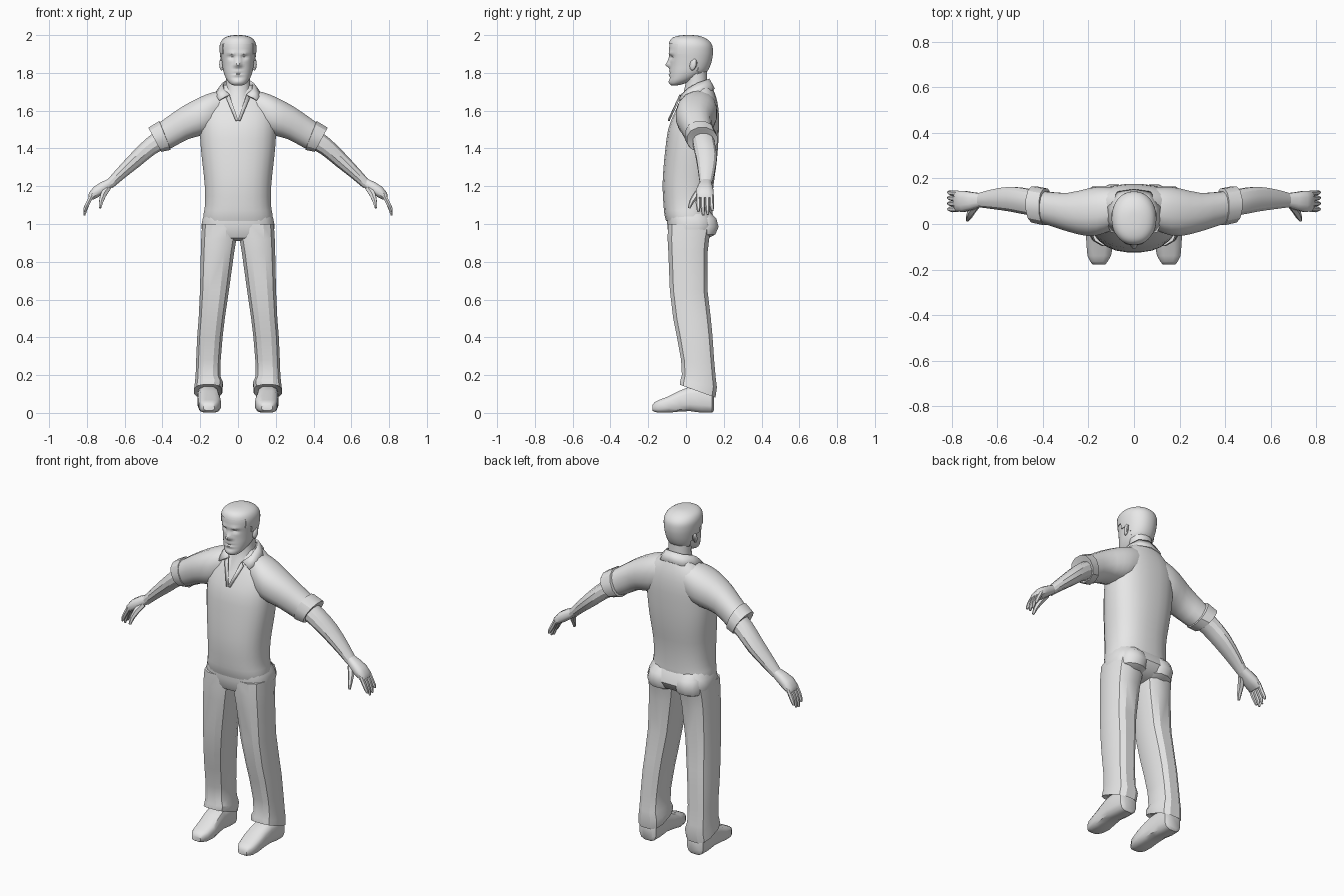
import bpy, bmesh, math
from mathutils import Vector as V

grey = bpy.data.materials.new("plain_grey")
grey.diffuse_color = (0.8, 0.8, 0.8, 1)


def finish(name, bm, mirror=False, angle=38, solid=0):
    bmesh.ops.recalc_face_normals(bm, faces=bm.faces[:])
    me = bpy.data.meshes.new(name)
    bm.to_mesh(me)
    bm.free()
    me.materials.append(grey)
    ob = bpy.data.objects.new(name, me)
    bpy.context.collection.objects.link(ob)
    bpy.ops.object.select_all(action='DESELECT')
    ob.select_set(True)
    bpy.context.view_layer.objects.active = ob
    bpy.ops.object.shade_smooth_by_angle(angle=math.radians(angle))
    if mirror:
        ob.modifiers.new("mirror", 'MIRROR')
    if solid:
        s = ob.modifiers.new("thickness", 'SOLIDIFY')
        s.thickness, s.offset = solid, 0
    return ob


def ring(c, u, v, e, n):
    """Superellipse around c with half axes u and v."""
    pts = []
    for i in range(n):
        a = 2 * math.pi * (i + 0.5) / n
        k, s = math.cos(a), math.sin(a)
        pts.append(V(c) + V(u) * math.copysign(abs(k) ** (2 / e), k)
                   + V(v) * math.copysign(abs(s) ** (2 / e), s))
    return pts


def smooth_rings(rings, sub):
    """Catmull-Rom rows between the given rings."""
    out = []
    for i in range(len(rings) - 1):
        a, b, c, d = (rings[min(max(i + k, 0), len(rings) - 1)] for k in (-1, 0, 1, 2))
        for j in range(sub):
            t = j / sub
            out.append([0.5 * (2 * q + (r - p) * t + (2 * p - 5 * q + 4 * r - s) * t * t
                               + (3 * q - p - 3 * r + s) * t ** 3)
                        for p, q, r, s in zip(a, b, c, d)])
    return out + [rings[-1]]


def loft(rings, sub=1):
    bm = bmesh.new()
    rows = [[bm.verts.new(p) for p in r] for r in smooth_rings(rings, sub)]
    n = len(rows[0])
    for a, b in zip(rows, rows[1:]):
        for i in range(n):
            bm.faces.new((a[i], a[(i + 1) % n], b[(i + 1) % n], b[i]))
    bm.faces.new(rows[0])
    bm.faces.new(rows[-1])
    return bm


def level(z, x0, x1, y0, y1, e=2.3, n=20, tilt=0):
    """Ring lying flat at height z; tilt drops its back and lifts its front."""
    return ring(((x0 + x1) / 2, (y0 + y1) / 2, z), ((x1 - x0) / 2, 0, 0),
                (0, (y1 - y0) / 2, -tilt), e, n)


def limb(tx, tz, bx, bz, y0, y1, e=2.2, n=12):
    """Arm ring between a top and a bottom point."""
    return ring(((tx + bx) / 2, (y0 + y1) / 2, (tz + bz) / 2),
                ((tx - bx) / 2, 0, (tz - bz) / 2), (0, (y1 - y0) / 2, 0), e, n)


def tube(path, radii, n=6):
    """Finger-like tube along a path."""
    rows = []
    for i, p in enumerate(path):
        d = (V(path[min(i + 1, len(path) - 1)]) - V(path[max(i - 1, 0)])).normalized()
        u = d.cross(V((0, 1, 0))).normalized()
        rows.append(ring(p, u * radii[i], d.cross(u) * radii[i], 2, n))
    return loft(rows)


# Shirt body
finish("shirt_body", loft([level(z, -w, w, a, b, 2.4, 24) for z, w, a, b in [
    (1.015, .184, -.106, .135), (1.05, .184, -.115, .14), (1.1, .176, -.12, .14),
    (1.2, .177, -.125, .146), (1.3, .187, -.12, .16), (1.4, .198, -.11, .17),
    (1.5, .203, -.096, .175), (1.58, .2, -.066, .175), (1.65, .172, -.03, .166),
    (1.7, .12, 0, .15), (1.735, .075, .015, .135)]], 2))

# Sleeves and rolled cuffs
finish("sleeve", loft([limb(*r, e=2.3, n=16) for r in [
    (.07, 1.71, .1, 1.5, -.02, .16), (.13, 1.70, .15, 1.475, -.045, .165),
    (.2, 1.674, .2, 1.465, -.055, .158), (.3, 1.62, .27, 1.445, -.035, .138),
    (.4, 1.55, .35, 1.402, -.005, .142), (.45, 1.515, .39, 1.39, .005, .148)]], 2), True)
finish("sleeve_cuff", loft([limb(*r) for r in [
    (.41, 1.535, .36, 1.41, .005, .145), (.418, 1.547, .356, 1.39, -.008, .158),
    (.476, 1.512, .405, 1.38, .004, .168), (.468, 1.5, .412, 1.395, .016, .158),
    (.455, 1.485, .415, 1.415, .03, .145)]]), True, 30)

# Bare forearms and palms
finish("forearm", loft([limb(*r) for r in [
    (.41, 1.51, .36, 1.41, .03, .145), (.485, 1.455, .437, 1.37, .038, .155),
    (.56, 1.382, .515, 1.308, .053, .165), (.64, 1.295, .603, 1.24, .065, .152),
    (.695, 1.232, .663, 1.19, .073, .136)]], 2), True, 30)
finish("palm", loft([limb(*r, e=2.6) for r in [
    (.685, 1.24, .658, 1.2, .075, .135), (.725, 1.222, .69, 1.175, .062, .14),
    (.763, 1.198, .725, 1.15, .052, .146), (.79, 1.165, .752, 1.135, .053, .146),
    (.793, 1.14, .768, 1.128, .056, .143)]]), True)

# Fingers and thumb
for k, (y, end) in enumerate([(.064, 1.065), (.088, 1.045), (.112, 1.05), (.135, 1.07)]):
    finish("finger_%d" % (k + 1), tube(
        [(.772, y, 1.155), (.795, y, 1.11), (.808, y * 1.02, (1.11 + end) / 2 - .005),
         (.814, y * 1.03, end)], [.012, .0125, .0105, .006]), True)
finish("thumb", tube([(.69, .085, 1.19), (.713, .055, 1.155), (.724, .03, 1.12),
                      (.73, .016, 1.085)], [.018, .018, .013, .007]), True)

# Trousers: hips, seat and legs
finish("hips", loft([level(z, -w, w, a, b, 2.8, 20) for z, w, a, b in [
    (1.07, .172, -.1, .13), (1.03, .188, -.102, .155), (.99, .196, -.1, .165),
    (.95, .19, -.095, .145), (.925, .12, -.085, .1), (.91, .05, -.04, .06)]]))
finish("seat", loft([level(z, a, b, .02, y, 2, 12) for z, a, b, y in [
    (1.07, .03, .14, .12), (1.03, .01, .165, .163), (.985, .003, .175, .175),
    (.945, .006, .17, .158), (.92, .03, .14, .11)]]), True)
finish("trouser_leg", loft([level(*r, e=2.9, n=12, tilt=t) for *r, t in [
    (1.0, .004, .192, -.098, .14, 0), (.92, .006, .197, -.1, .125, 0),
    (.85, .018, .199, -.096, .117, 0), (.65, .046, .203, -.088, .116, 0),
    (.5, .068, .21, -.07, .134, 0), (.4, .08, .218, -.05, .143, 0),
    (.28, .09, .223, -.028, .151, 0), (.19, .092, .226, -.024, .16, .01),
    (.155, .078, .23, -.032, .166, .02), (.115, .082, .234, -.035, .158, .035),
    (.125, .1, .215, -.015, .14, .03)]]), True, 30)

# Shoes, lofted from heel to toe
rows = []
for y, x0, x1, z0, z1 in [
        (.148, .12, .195, .012, .09), (.138, .102, .212, 0, .13), (.08, .1, .216, 0, .145),
        (.02, .1, .214, .008, .14), (-.035, .094, .212, .006, .118),
        (-.09, .09, .21, 0, .09), (-.14, .1, .205, 0, .07), (-.165, .115, .192, .004, .058),
        (-.178, .125, .182, .012, .042)]:
    rows.append(ring(((x0 + x1) / 2, y, (z0 + z1) / 2), ((x1 - x0) / 2, 0, 0),
                     (0, 0, (z1 - z0) / 2), 3.2, 12))
finish("shoe", loft(rows), True, 40)

# Neck
finish("neck", loft([level(z, -w, w, a, b, 2.1, 16) for z, w, a, b in [
    (1.62, .09, -.05, .13), (1.69, .068, -.015, .12), (1.76, .064, .0, .113),
    (1.83, .066, -.01, .112)]]))

# Head with sculpted face
bm = loft([level(z, -w, w, a, b, 2.15, 48) for z, w, a, b in [
    (1.734, .022, -.078, -.045), (1.742, .04, -.086, -.01), (1.76, .057, -.089, .035),
    (1.785, .07, -.088, .08), (1.81, .078, -.087, .108), (1.84, .083, -.086, .124),
    (1.875, .088, -.087, .134), (1.91, .092, -.09, .138), (1.945, .092, -.088, .134),
    (1.97, .082, -.08, .115), (1.985, .062, -.062, .088), (1.993, .034, -.03, .058),
    (1.995, .008, .005, .022)]], 4)
features = [  # x, z, width, height, push along y
    (0, 1.845, .012, .016, -.026), (0, 1.87, .009, .02, -.012), (.014, 1.838, .009, .008, -.008),
    (.034, 1.883, .016, .010, .013), (.034, 1.904, .022, .008, -.007),
    (0, 1.799, .026, .004, .006), (0, 1.807, .02, .005, -.004), (0, 1.79, .02, .006, -.005),
    (0, 1.774, .03, .006, .004), (0, 1.752, .025, .01, -.004)]
for v in bm.verts:
    if v.co.y < 0:
        v.co.y += sum(d * math.exp(-((abs(v.co.x) - x) / w) ** 2 - ((v.co.z - z) / h) ** 2)
                      for x, z, w, h, d in features)
# Hair raised from the scalp
bmesh.ops.recalc_face_normals(bm, faces=bm.faces[:])


def is_hair(p):
    line = 1.95 if p.y < -.04 else 1.905 if p.y < -.005 else 1.865 if p.y < .06 else 1.79
    return p.z > line


geo = bmesh.ops.extrude_face_region(
    bm, geom=[f for f in bm.faces if is_hair(f.calc_center_median())])["geom"]
bm.normal_update()
for v in [g for g in geo if isinstance(g, bmesh.types.BMVert)]:
    v.co += v.normal * .005
finish("head", bm, angle=50)

# Ears
bm = bmesh.new()
bmesh.ops.create_uvsphere(bm, u_segments=12, v_segments=8, radius=1)
for v in bm.verts:
    x, y, z = v.co
    v.co = (.087 + .012 * x + .004 * y, .038 + .018 * y + .005 * z, 1.845 + .032 * z)
finish("ear", bm, True)

# Folded collar
inner = [(0, .12, 1.768), (.055, .108, 1.762), (.08, .06, 1.745), (.076, .01, 1.715),
         (.045, -.022, 1.685)]
outer = [(0, .15, 1.715), (.07, .14, 1.708), (.115, .075, 1.698), (.118, .01, 1.68),
         (.1, -.036, 1.655)]
bm = bmesh.new()
a, b = ([bm.verts.new(p) for p in line] for line in (inner, outer))
for i in range(4):
    bm.faces.new((a[i], a[i + 1], b[i + 1], b[i]))
finish("collar", bm, True, solid=.008)

# Open neckline edges
bm = bmesh.new()
bm.faces.new([bm.verts.new(p) for p in [
    (.045, -.03, 1.685), (.062, -.036, 1.665), (.012, -.091, 1.545), (0, -.093, 1.55)]])
finish("neckline_edge", bm, True, solid=.008)
